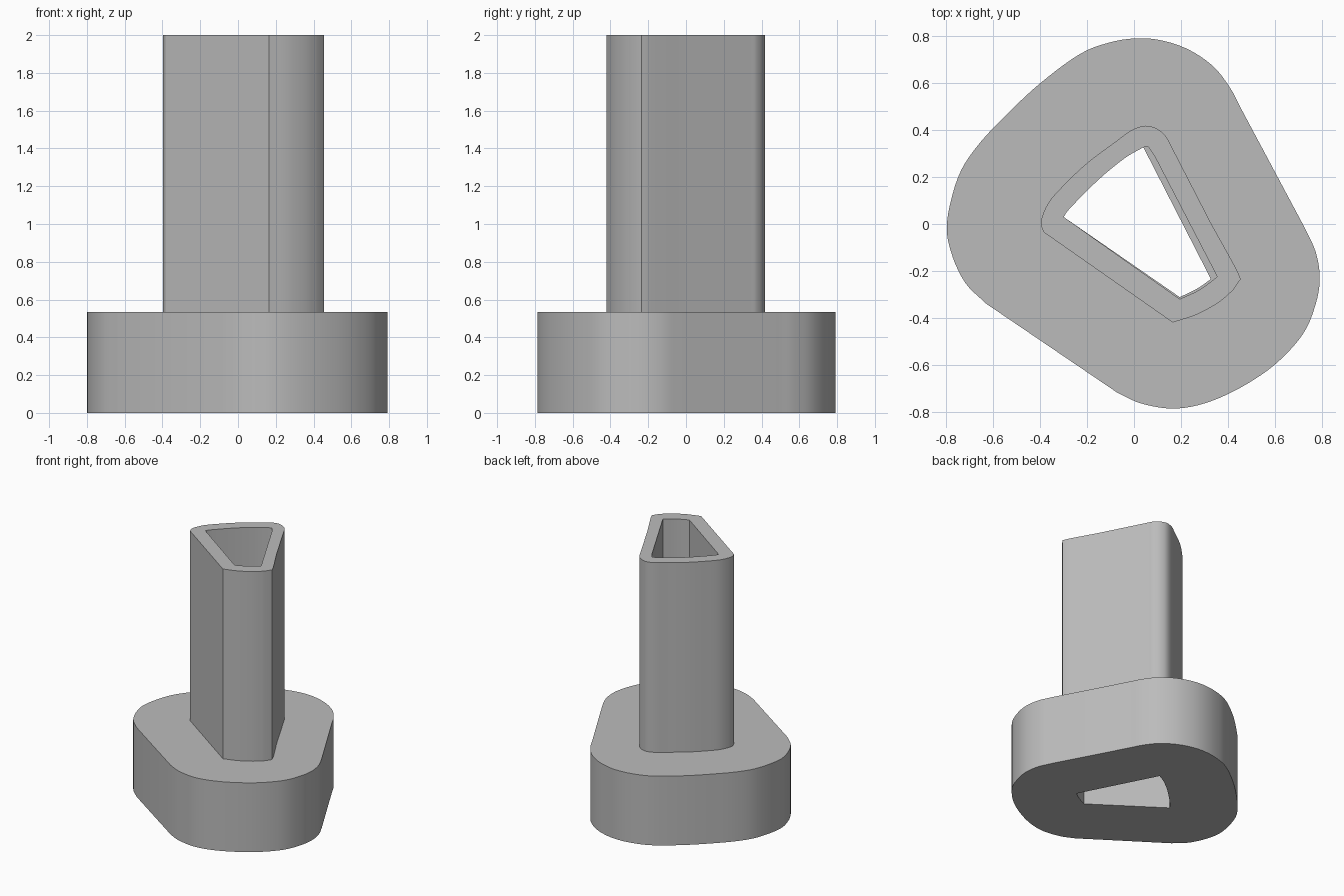
import bpy
import bmesh
import math
from mathutils import Vector

default_cube = bpy.data.objects.get("Cube")
if default_cube:
    bpy.data.objects.remove(default_cube, do_unlink=True)

BASE_HEIGHT = 0.535
TOTAL_HEIGHT = 2.0

material = bpy.data.materials.new("plain grey")
material.use_nodes = True
grey = (0.5, 0.5, 0.5, 1)
material.diffuse_color = grey
material.node_tree.nodes["Principled BSDF"].inputs["Base Color"].default_value = grey


def smooth_arc(points, steps=5):
    """Run a smooth open curve through the points."""
    pts = [Vector(p) for p in points]
    padded = [pts[0] * 2 - pts[1]] + pts + [pts[-1] * 2 - pts[-2]]
    curve = []
    for a, b, c, d in zip(padded, padded[1:], padded[2:], padded[3:]):
        for step in range(steps):
            t = step / steps
            curve.append(b + ((c - a) * t
                              + (a * 2 - b * 5 + c * 4 - d) * t ** 2
                              + (b * 3 - a - c * 3 + d) * t ** 3) / 2)
    return curve + [pts[-1]]


def outline(*arcs):
    """Join arcs into one closed outline, with straight sides between them."""
    return [point for arc in arcs for point in smooth_arc(arc)]


def hollow_prism(name, outer, inner, bottom, top, keep_bottom):
    """Extrude the ring between two outlines upward."""
    bm = bmesh.new()
    for loop in (outer, inner):
        verts = [bm.verts.new((p.x, p.y, bottom)) for p in loop]
        for i, vert in enumerate(verts):
            bm.edges.new((verts[i - 1], vert))
    bmesh.ops.triangle_fill(bm, edges=bm.edges[:], use_beauty=True)
    lower_faces = bm.faces[:]
    result = bmesh.ops.extrude_face_region(bm, geom=lower_faces, use_keep_orig=True)
    raised = [g for g in result["geom"] if isinstance(g, bmesh.types.BMVert)]
    bmesh.ops.translate(bm, verts=raised, vec=(0, 0, top - bottom))
    bmesh.ops.recalc_face_normals(bm, faces=bm.faces[:])
    if not keep_bottom:
        bmesh.ops.delete(bm, geom=lower_faces, context="FACES_ONLY")
    mesh = bpy.data.meshes.new(name)
    bm.to_mesh(mesh)
    bm.free()
    mesh.materials.append(material)
    obj = bpy.data.objects.new(name, mesh)
    bpy.context.collection.objects.link(obj)
    bpy.ops.object.select_all(action="DESELECT")
    obj.select_set(True)
    bpy.context.view_layer.objects.active = obj
    bpy.ops.object.shade_smooth_by_angle(angle=math.radians(25))
    return obj


# Wide rounded base outline: left-hand, right-hand and front lobes
base_outline = outline(
    [(-.63, -.34), (-.72, -.25), (-.78, -.12), (-.797, .01), (-.75, .2), (-.67, .33),
     (-.55, .46), (-.4, .6), (-.23, .725), (-.1, .775), (.02, .792), (.13, .78),
     (.24, .74), (.34, .67), (.41, .58), (.455, .495)],
    [(.73, -.02), (.775, -.12), (.792, -.23), (.775, -.34), (.72, -.47), (.6, -.6),
     (.45, -.7), (.3, -.765), (.165, -.787), (.03, -.765), (-.07, -.72)],
)

# Narrow shaft outline with three sharp corners
shaft_outline = outline(
    [(-.385, -.035), (-.397, .01), (-.365, .09), (-.3, .165), (-.2, .26), (-.08, .35),
     (-.01, .4), (.05, .419), (.1, .405), (.135, .375), (.155, .34)],
    [(.33, 0), (.43, -.18), (.455, -.235)],
    [(.42, -.285), (.36, -.335), (.27, -.385), (.165, -.42)],
)

# The bore narrows slightly inside the base, leaving a small ledge
bore_back = [(-.3, .03), (-.27, .07), (-.15, .19), (-.04, .28), (.04, .327)]
shaft_bore = outline(bore_back, [(.06, .33), (.09, .285)],
                     [(.355, -.225), (.28, -.28), (.195, -.32)])
base_bore = outline(bore_back, [(.328, -.235), (.27, -.275), (.195, -.312)])

hollow_prism("base", base_outline, base_bore, 0, BASE_HEIGHT, True)
hollow_prism("shaft", shaft_outline, shaft_bore, BASE_HEIGHT, TOTAL_HEIGHT, False)
